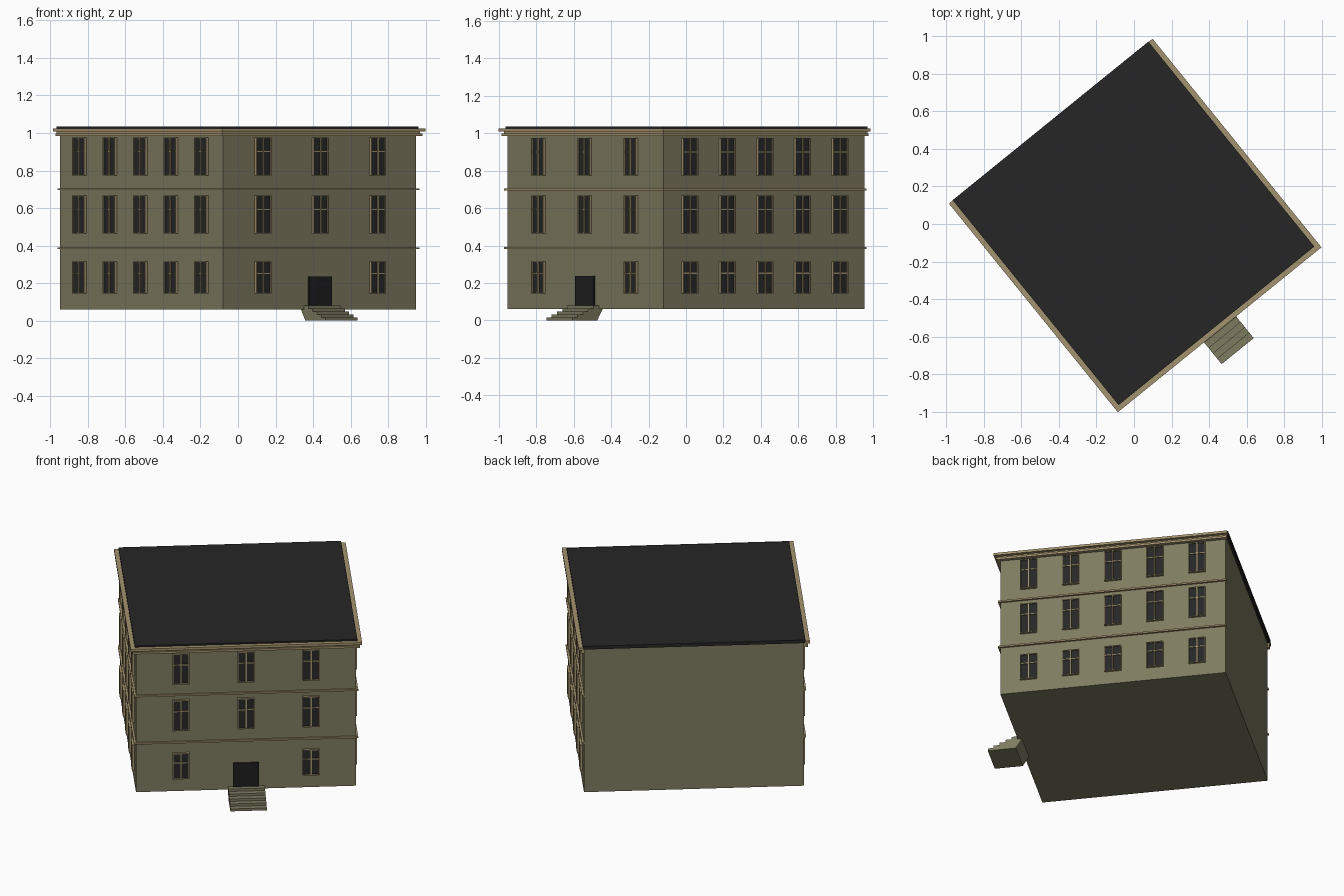
import bpy, bmesh, math

cube = bpy.data.objects.get("Cube")
if cube:
    bpy.data.objects.remove(cube, do_unlink=True)

TURN = math.radians(39)      # the whole house is turned on its plot
U, V = 0.663, 0.69           # half width and half depth of the walls
BASE, TOP = 0.06, 1.02


def material(name, r, g, b):
    m = bpy.data.materials.new(name)
    m.use_nodes = True
    m.diffuse_color = (r, g, b, 1)
    m.node_tree.nodes["Principled BSDF"].inputs["Base Color"].default_value = (r, g, b, 1)
    return m


wall_mat = material("olive plaster", 0.21, 0.197, 0.118)
trim_mat = material("tan trim", 0.37, 0.29, 0.155)
roof_mat = material("dark roofing", 0.019, 0.019, 0.019)
glass_mat = material("dark glass", 0.02, 0.02, 0.021)
door_mat = material("black door", 0.013, 0.013, 0.014)


def prism(bm, base, offset):
    """Sweep a flat outline along an offset into a closed solid."""
    face = bm.faces.new([bm.verts.new(p) for p in base])
    new = bmesh.ops.extrude_face_region(bm, geom=[face])["geom"]
    bmesh.ops.translate(bm, vec=offset,
                        verts=[g for g in new if isinstance(g, bmesh.types.BMVert)])


def box(bm, a, b):
    (x0, x1), (y0, y1), (z0, z1) = [sorted(p) for p in zip(a, b)]
    prism(bm, [(x0, y0, z0), (x1, y0, z0), (x1, y1, z0), (x0, y1, z0)], (0, 0, z1 - z0))


def finish(bm, name, mat):
    bmesh.ops.recalc_face_normals(bm, faces=bm.faces)
    mesh = bpy.data.meshes.new(name)
    bm.to_mesh(mesh)
    bm.free()
    mesh.materials.append(mat)
    ob = bpy.data.objects.new(name, mesh)
    ob.rotation_euler.z = TURN
    bpy.context.collection.objects.link(ob)
    return ob


# Each decorated side maps (along the wall, out of the wall, height) to a point
SIDES = {
    "front": lambda s, o, z: (s, -V - o, z),
    "left": lambda s, o, z: (U + o, s, z),
    "right": lambda s, o, z: (-U - o, s, z),
}


def wall_box(bm, side, s0, s1, z0, z1, out):
    place = SIDES[side]
    box(bm, place(s0, -0.004, z0), place(s1, out, z1))


# Walls
bm = bmesh.new()
box(bm, (-U, -V, BASE), (U, V, TOP))
finish(bm, "walls", wall_mat)

# Flat roof slab
bm = bmesh.new()
box(bm, (-U - 0.008, -V - 0.008, 1.014), (U + 0.008, V + 0.017, 1.035))
finish(bm, "roof", roof_mat)


# Mouldings run round three sides and stop at the blank back wall
def moulding(name, z0, z1, out, back):
    a, b, end, i = U + out, V + out, V + back, 0.002
    outline = [(-a, end), (-a, -b), (a, -b), (a, end),
               (U - i, end), (U - i, i - V), (i - U, i - V), (i - U, end)]
    bm = bmesh.new()
    prism(bm, [(x, y, z0) for x, y in outline], (0, 0, z1 - z0))
    finish(bm, name, trim_mat)


moulding("lower_belt", 0.381, 0.391, 0.013, 0.005)
moulding("upper_belt", 0.695, 0.705, 0.013, 0.005)
moulding("cornice_lower", 0.985, 0.998, 0.023, 0.01)
moulding("cornice_neck", 0.998, 1.009, 0.014, 0.01)
moulding("cornice_upper", 1.009, 1.025, 0.035, 0.015)

# Windows: glass panes with a thin frame, mullion and transom
ROWS = [(0.144, 0.315), (0.464, 0.667), (0.773, 0.976)]
COLUMNS = {
    "front": [k * 0.393 for k in (-1, 0, 1)],
    "left": [k * 0.258 for k in range(-2, 3)],
    "right": [k * 0.258 for k in range(-2, 3)],
}
HALF, BAR, OUT = 0.051, 0.005, 0.016
for side, columns in COLUMNS.items():
    glass, frame = bmesh.new(), bmesh.new()
    for row, (z0, z1) in enumerate(ROWS):
        for s in columns:
            if side == "front" and row == 0 and s == 0:
                continue     # the door goes here
            l, r = s - HALF, s + HALF
            zt = z0 + 0.63 * (z1 - z0)
            wall_box(glass, side, l + 0.002, r - 0.002, z0 + 0.002, z1 - 0.002, 0.008)
            wall_box(frame, side, l, l + BAR, z0, z1, OUT)
            wall_box(frame, side, r - BAR, r, z0, z1, OUT)
            wall_box(frame, side, l + BAR, r - BAR, z0, z0 + BAR, OUT)
            wall_box(frame, side, l + BAR, r - BAR, z1 - BAR, z1, OUT)
            wall_box(frame, side, s - 0.004, s + 0.004, z0 + BAR, z1 - BAR, OUT)
            wall_box(frame, side, l + BAR, r - BAR, zt - 0.003, zt + 0.003, OUT - 0.002)
    finish(glass, side + "_window_glass", glass_mat)
    finish(frame, side + "_window_frames", trim_mat)

# Door
bm = bmesh.new()
wall_box(bm, "front", -0.078, 0.078, 0.08, 0.236, 0.01)
finish(bm, "door", door_mat)

# Entrance stairs: a stepped side profile swept across, with a sloping back
STEPS, RISE, TREAD = 5, 0.016, 0.0365
profile = [(-0.702, 0), (-0.665, BASE), (-0.665, STEPS * RISE)]
for i in range(STEPS):
    y = -0.728 - i * TREAD
    profile += [(y, (STEPS - i) * RISE), (y, (STEPS - 1 - i) * RISE)]
bm = bmesh.new()
prism(bm, [(-0.107, y, z) for y, z in profile], (0.22, 0, 0))
finish(bm, "entrance_stairs", wall_mat)
